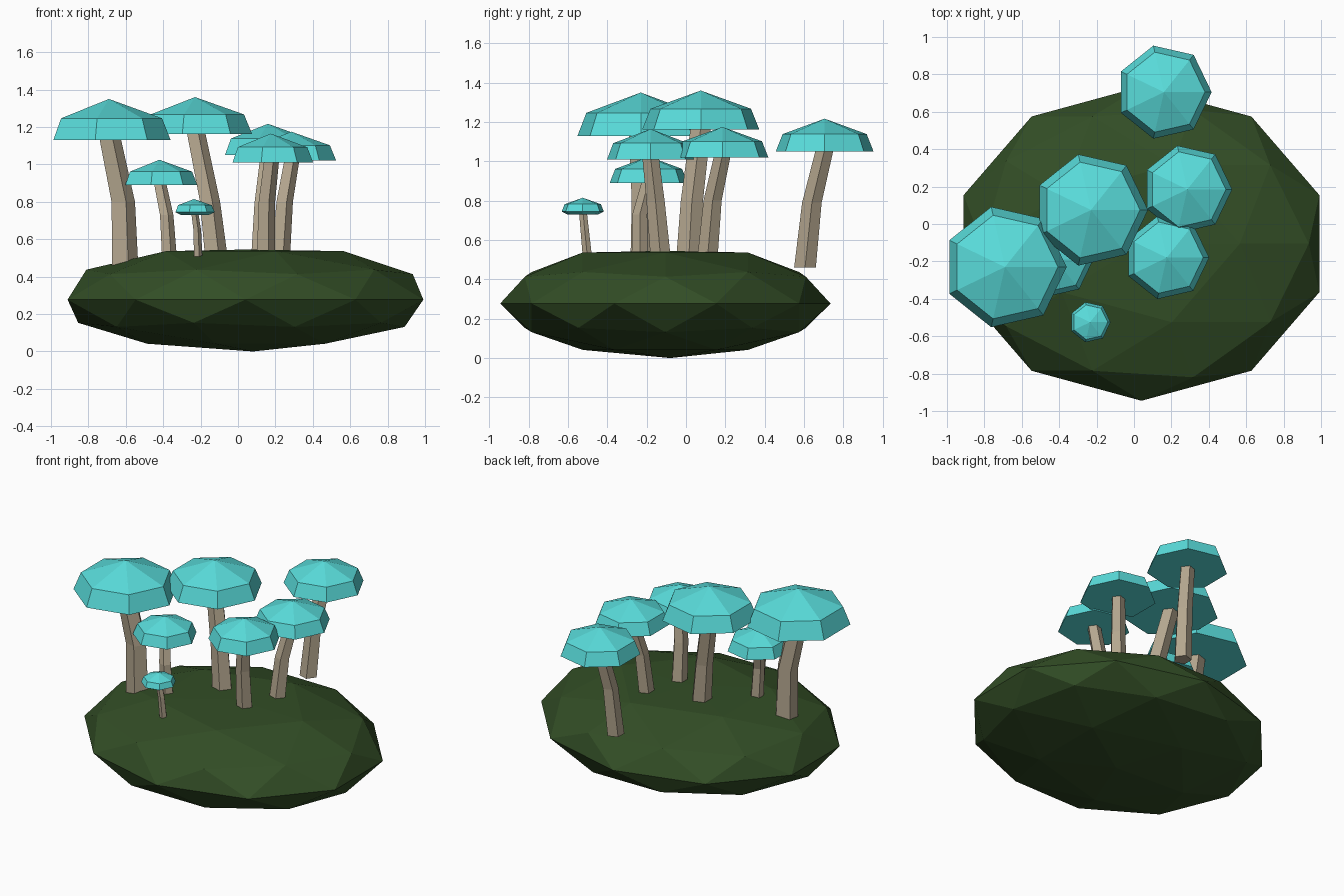
import bpy
import bmesh
from math import cos, sin, pi

if "Cube" in bpy.data.objects:
    bpy.data.objects.remove(bpy.data.objects["Cube"])


def material(name, rgb):
    mat = bpy.data.materials.new(name)
    mat.use_nodes = True
    mat.diffuse_color = (*rgb, 1)
    mat.node_tree.nodes["Principled BSDF"].inputs["Base Color"].default_value = (*rgb, 1)
    return mat


grass = material("dark green", (0.032, 0.075, 0.019))
bark = material("warm beige", (0.46, 0.385, 0.275))
turquoise = material("turquoise", (0.1, 0.72, 0.71))


def add_object(name, bm, mat):
    bmesh.ops.recalc_face_normals(bm, faces=bm.faces)
    mesh = bpy.data.meshes.new(name)
    bm.to_mesh(mesh)
    bm.free()
    mesh.materials.append(mat)
    obj = bpy.data.objects.new(name, mesh)
    bpy.context.collection.objects.link(obj)
    return obj


def loft(name, rings, sides, mat):
    """Skin level polygon rings (x, y, z, radius); a zero radius makes a point."""
    bm = bmesh.new()
    loops = []
    for x, y, z, r in rings:
        if r == 0:
            loops.append([bm.verts.new((x, y, z))] * sides)
        else:
            angles = [2 * pi * i / sides for i in range(sides)]
            loops.append([bm.verts.new((x + r * cos(a), y + r * sin(a), z)) for a in angles])
    for low, high in zip(loops, loops[1:]):
        for i in range(sides):
            j = (i + 1) % sides
            corners = [low[i], low[j], high[j], high[i]]
            bm.faces.new(list(dict.fromkeys(corners)))
    for end in (loops[0], loops[-1]):
        if end[0] is not end[1]:
            bm.faces.new(end)
    return add_object(name, bm, mat)


# Faceted ground mound: squashed icosphere with a flattened top
bm = bmesh.new()
bmesh.ops.create_icosphere(bm, subdivisions=2, radius=1)
for v in bm.verts:
    pole = v.co.z < -0.99
    height = 0.305 if v.co.z > 0 else 0.277
    v.co.x = 0.04 + v.co.x
    v.co.y = -0.105 + v.co.y * 0.84
    v.co.z = min(0.277 + v.co.z * height, 0.545)
    if pole:
        v.co = (0.08, -0.08, 0)
add_object("ground_mound", bm, grass)

# Mushrooms: cap (x, y, rim z, apex z, radius), stem base (x, y, z),
# stem bend (x, y, z), stem base radius
mushrooms = {
    "left_large": ((-0.69, -0.23, 1.13, 1.35, 0.33), (-0.61, -0.21, 0.45), (-0.62, -0.21, 0.8), 0.077),
    "centre_large": ((-0.23, 0.075, 1.163, 1.36, 0.305), (-0.125, 0.015, 0.53), (-0.155, 0.03, 0.8), 0.066),
    "back": ((0.16, 0.705, 1.05, 1.217, 0.255), (0.115, 0.605, 0.46), (0.13, 0.64, 0.79), 0.058),
    "right": ((0.285, 0.185, 1.02, 1.175, 0.24), (0.225, 0.11, 0.52), (0.245, 0.135, 0.8), 0.054),
    "front_right": ((0.175, -0.18, 1.01, 1.165, 0.227), (0.145, -0.13, 0.52), (0.15, -0.155, 0.8), 0.054),
    "left_small": ((-0.42, -0.19, 0.89, 1.025, 0.203), (-0.37, -0.235, 0.49), (-0.385, -0.235, 0.73), 0.044),
    "tiny": ((-0.235, -0.525, 0.745, 0.815, 0.11), (-0.215, -0.5, 0.5), (-0.22, -0.515, 0.65), 0.025),
}

for name, (cap, base, bend, radius) in mushrooms.items():
    x, y, rim, apex, cap_radius = cap
    rings = [(x, y, rim, cap_radius),
             (x, y, rim + (apex - rim) * 0.53, cap_radius * 0.86),
             (x, y, apex, 0)]
    if name == "tiny":  # its rim tucks slightly inwards underneath
        rings.insert(0, (x, y, rim - 0.015, cap_radius * 0.72))
    loft(name + "_cap", rings, 7, turquoise)
    loft(name + "_stem", [(*base, radius),
                          (*bend, radius * 0.9),
                          (x, y, rim + 0.01, radius * 0.82)], 5, bark)
